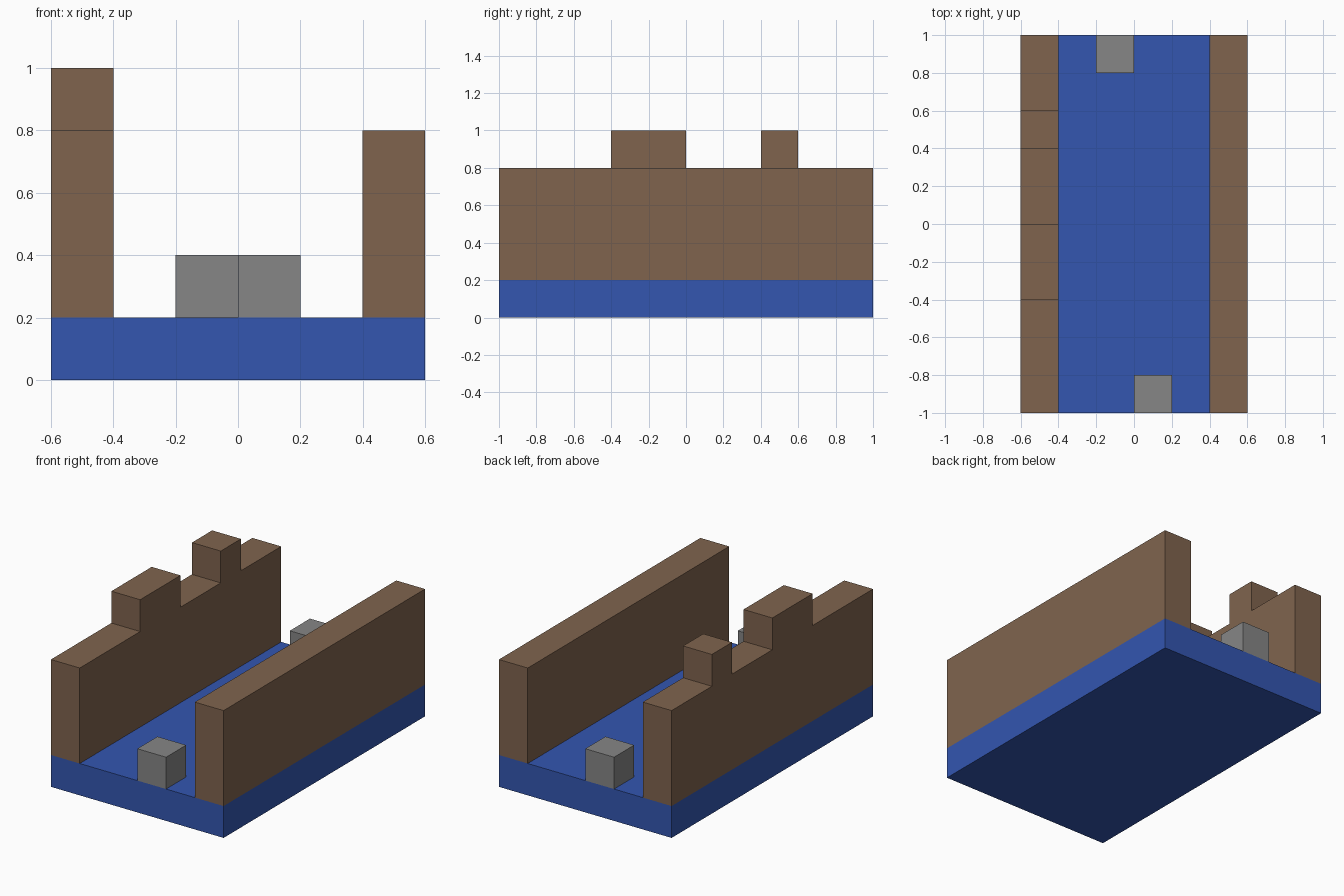
import bpy
import bmesh

cube = bpy.data.objects.get("Cube")
if cube:
    bpy.data.objects.remove(cube, do_unlink=True)


def make_material(name, rgb):
    mat = bpy.data.materials.new(name)
    mat.use_nodes = True
    color = (*rgb, 1.0)
    mat.diffuse_color = color
    mat.node_tree.nodes["Principled BSDF"].inputs["Base Color"].default_value = color
    return mat


def extrude_profile(name, profile, x_min, x_max, mat):
    """Extrude a closed (y, z) outline along x."""
    bm = bmesh.new()
    face = bm.faces.new([bm.verts.new((x_min, y, z)) for y, z in profile])
    result = bmesh.ops.extrude_face_region(bm, geom=[face])
    moved = [v for v in result["geom"] if isinstance(v, bmesh.types.BMVert)]
    bmesh.ops.translate(bm, verts=moved, vec=(x_max - x_min, 0, 0))
    bmesh.ops.recalc_face_normals(bm, faces=bm.faces)
    mesh = bpy.data.meshes.new(name)
    bm.to_mesh(mesh)
    bm.free()
    mesh.materials.append(mat)
    obj = bpy.data.objects.new(name, mesh)
    bpy.context.collection.objects.link(obj)
    return obj


def box(name, x, y, z, mat):
    """Box from (min, max) pairs."""
    outline = [(y[0], z[0]), (y[1], z[0]), (y[1], z[1]), (y[0], z[1])]
    return extrude_profile(name, outline, x[0], x[1], mat)


blue = make_material("blue", (0.033, 0.093, 0.434))
brown = make_material("brown", (0.214, 0.127, 0.076))
gray = make_material("gray", (0.238, 0.238, 0.238))

FLOOR, WALL, PEAK = 0.2, 0.8, 1.0

# Base slab
box("base", (-0.6, 0.6), (-1, 1), (0, FLOOR), blue)

# Plain wall on the left
box("left_wall", (0.4, 0.6), (-1, 1), (FLOOR, WALL), brown)

# Right wall with two raised merlons
outline = [(1, FLOOR), (-1, FLOOR), (-1, WALL)]
for start, end in ((-0.4, 0), (0.4, 0.6)):
    outline += [(start, WALL), (start, PEAK), (end, PEAK), (end, WALL)]
outline.append((1, WALL))
extrude_profile("right_wall", outline, -0.6, -0.4, brown)

# Small blocks at each end, point-symmetric about the centre
box("front_block", (0, 0.2), (-1, -0.8), (FLOOR, 0.4), gray)
box("back_block", (-0.2, 0), (0.8, 1), (FLOOR, 0.4), gray)
